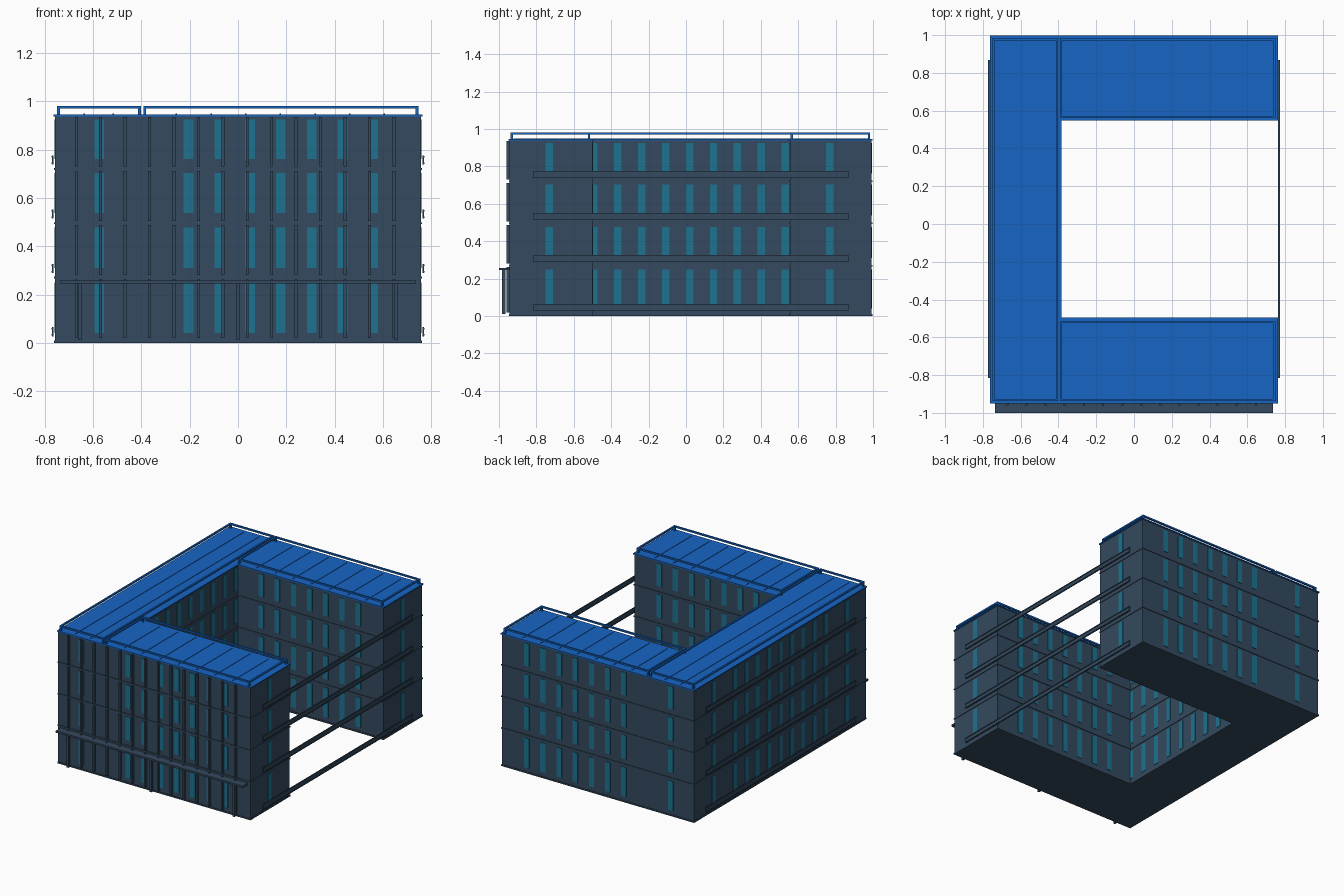
import bpy, bmesh

if "Cube" in bpy.data.objects:
    bpy.data.objects.remove(bpy.data.objects["Cube"])


def material(name, rgb):
    m = bpy.data.materials.new(name)
    m.diffuse_color = (*rgb, 1)
    m.use_nodes = True
    m.node_tree.nodes["Principled BSDF"].inputs["Base Color"].default_value = m.diffuse_color
    return m


WALL = material("slate", (0.034, 0.067, 0.112))
GLASS = material("glass", (0.013, 0.17, 0.28))
BLUE = material("roof_blue", (0.008, 0.13, 0.55))


def finish(name, bm, mat):
    bmesh.ops.recalc_face_normals(bm, faces=bm.faces)
    me = bpy.data.meshes.new(name)
    bm.to_mesh(me)
    bm.free()
    me.materials.append(mat)
    ob = bpy.data.objects.new(name, me)
    bpy.context.collection.objects.link(ob)
    return ob


def boxes(name, items, mat):
    """One object made of boxes given as (x0, x1, y0, y1, z0, z1)."""
    bm = bmesh.new()
    for x0, x1, y0, y1, z0, z1 in items:
        for v in bmesh.ops.create_cube(bm, size=1)["verts"]:
            v.co = (x1 if v.co.x > 0 else x0,
                    y1 if v.co.y > 0 else y0,
                    z1 if v.co.z > 0 else z0)
    return finish(name, bm, mat)


# Outline of the U-shaped plan
X0, X1, XC = -0.757, 0.757, -0.39
Y0, Y1, YS, YN = -0.943, 0.992, -0.5, 0.555


def u_prism(name, d, z0, z1, mat):
    """U-shaped plan grown outward by d and extruded from z0 to z1."""
    pts = [(X0 - d, Y0 - d), (X1 + d, Y0 - d), (X1 + d, YS + d), (XC + d, YS + d),
           (XC + d, YN - d), (X1 + d, YN - d), (X1 + d, Y1 + d), (X0 - d, Y1 + d)]
    bm = bmesh.new()
    face = bm.faces.new([bm.verts.new((x, y, z0)) for x, y in pts])
    up = bmesh.ops.extrude_face_region(bm, geom=[face])["geom"]
    bmesh.ops.translate(bm, vec=(0, 0, z1 - z0),
                        verts=[g for g in up if isinstance(g, bmesh.types.BMVert)])
    return finish(name, bm, mat)


# Walls, base and floor bands
u_prism("walls", 0, 0.0, 0.94, WALL)
u_prism("base_slab", 0.004, 0.0, 0.01, WALL)
FLOORS = [0.27, 0.495, 0.72]
for i, z in enumerate(FLOORS):
    u_prism(f"floor_band_{i + 1}", 0.004, z - 0.004, z + 0.004, WALL)
u_prism("roof_slab", 0.006, 0.938, 0.946, BLUE)

# Windows on every wall
LEVELS = [(0.04, 0.25), (0.31, 0.477), (0.537, 0.703), (0.762, 0.924)]
WING_X = [-0.205 + 0.1275 * i for i in range(7)]
LONG_X = [-0.575] + WING_X
COURT_Y = [-0.493 + 0.128 * i for i in range(9)]
END_Y = [-0.73, 0.768]
W, P = 0.02, 0.003


def windows_x(name, xs, y):
    boxes(name, [(x - W, x + W, y - P, y + P, a, b) for x in xs for a, b in LEVELS], GLASS)


def windows_y(name, ys, x):
    boxes(name, [(x - P, x + P, y - W, y + W, a, b) for y in ys for a, b in LEVELS], GLASS)


windows_x("front_windows", LONG_X, Y0)
windows_x("back_windows", LONG_X, Y1)
windows_x("court_windows_south", WING_X, YS)
windows_x("court_windows_north", WING_X, YN)
windows_y("court_windows_west", COURT_Y, XC)
windows_y("left_windows", COURT_Y + END_Y, X0)
windows_y("wing_end_windows", END_Y, X1)

# Vertical fins on the front, broken at each floor
fins = []
for i in range(14):
    x = -0.67 + 0.1012 * i
    for a, b in [(0.02, 0.262), (0.28, 0.487), (0.505, 0.712), (0.73, 0.936)]:
        fins.append((x - 0.006, x + 0.006, Y0 - 0.018, Y0 + 0.002, a, b))
boxes("front_fins", fins, WALL)

# Front canopy and its posts
boxes("canopy", [(-0.737, 0.737, -1.0, Y0 + 0.002, 0.245, 0.258)], WALL)
boxes("canopy_posts", [(x - 0.007, x + 0.007, -0.985, -0.965, 0.012, 0.246)
                       for x in (-0.655, 0, 0.655)], WALL)

# Long beams along both sides, spanning the courtyard opening
beams = []
for s in (-1, 1):
    for z in (0.046, 0.308, 0.533, 0.757):
        for a, b, h0, h1 in [(0.765, 0.770, -0.019, 0.019),
                             (0.763, 0.773, 0.010, 0.016),
                             (0.763, 0.773, -0.016, -0.010)]:
            xa, xb = sorted((s * a, s * b))
            beams.append((xa, xb, -0.815, 0.868, z + h0, z + h1))
boxes("side_beams", beams, WALL)

# Roof seams
seams = [(x - 0.003, x + 0.003, Y0 + 0.02, Y1 - 0.02, 0.945, 0.949) for x in (-0.637, -0.516)]
for ya, yb in [(Y0, YS), (YN, Y1)]:
    seams += [(x - 0.003, x + 0.003, ya + 0.02, yb - 0.02, 0.945, 0.949)
              for x in [-0.255 + 0.1435 * i for i in range(7)]]
boxes("roof_seams", seams, BLUE)


# Roof railings, one loop for each block
def railing(name, x0, x1, y0, y1, t=0.012):
    za, zb = 0.97, 0.981
    parts = [(x0, x1, y0, y0 + t, za, zb), (x0, x1, y1 - t, y1, za, zb),
             (x0, x0 + t, y0, y1, za, zb), (x1 - t, x1, y0, y1, za, zb)]
    parts += [(x, x + t, y, y + t, 0.944, za)
              for x in (x0, x1 - t) for y in (y0, y1 - t)]
    boxes(name, parts, BLUE)


railing("railing_west", -0.75, -0.402, -0.938, 0.984)
railing("railing_south", -0.392, 0.748, -0.938, -0.513)
railing("railing_north", -0.392, 0.748, 0.56, 0.984)
